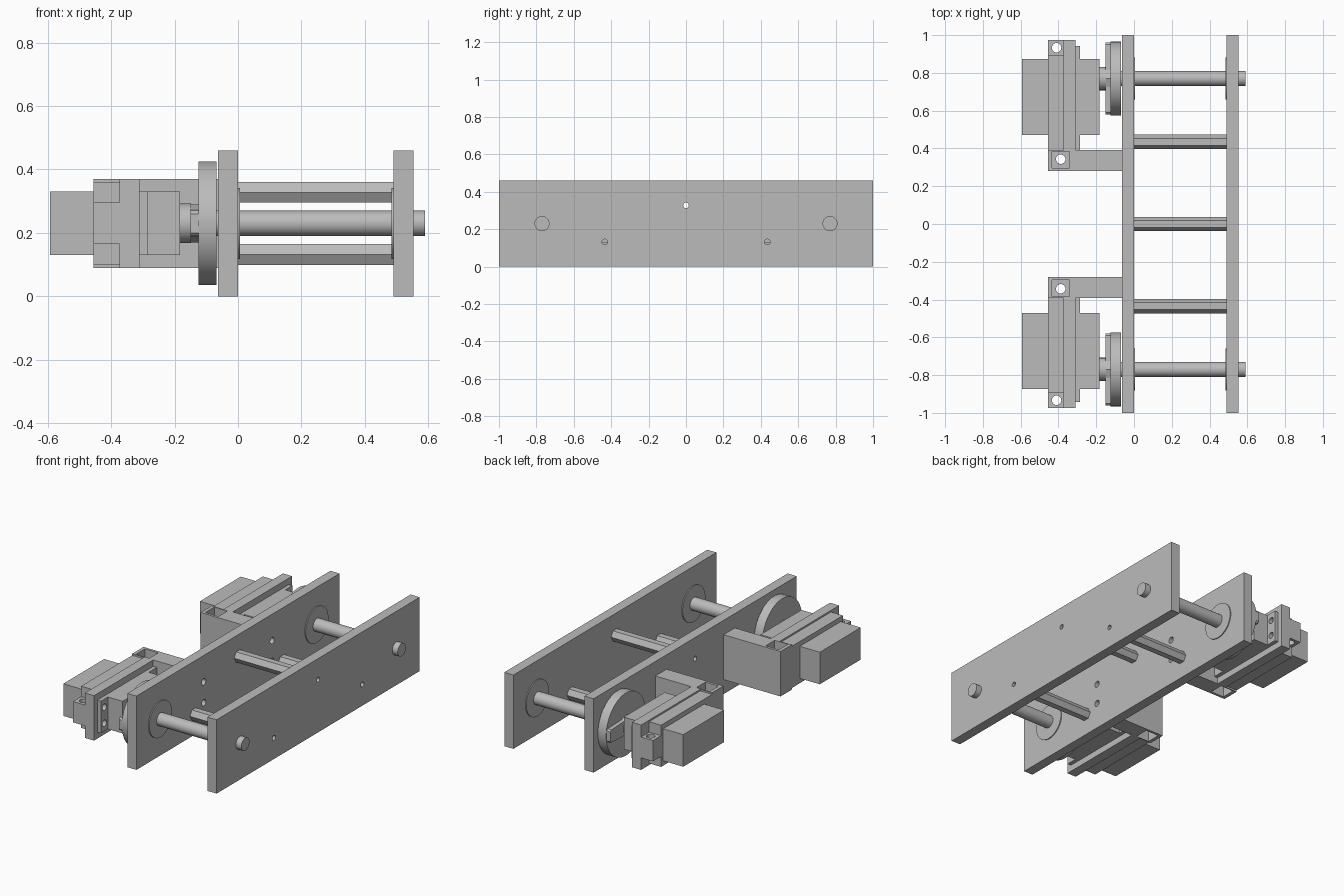
import bpy, bmesh, math
from mathutils import Matrix, Vector

if "Cube" in bpy.data.objects:
    bpy.data.objects.remove(bpy.data.objects["Cube"], do_unlink=True)

grey = bpy.data.materials.new("plain grey")
grey.use_nodes = True
COLOUR = (0.5, 0.5, 0.5, 1)
grey.diffuse_color = COLOUR
grey.node_tree.nodes["Principled BSDF"].inputs["Base Color"].default_value = COLOUR

AXLE_Y, AXLE_Z = 0.77, 0.23


def finish(name, bm, smooth=False):
    bmesh.ops.recalc_face_normals(bm, faces=bm.faces)
    mesh = bpy.data.meshes.new(name)
    bm.to_mesh(mesh)
    bm.free()
    ob = bpy.data.objects.new(name, mesh)
    bpy.context.collection.objects.link(ob)
    mesh.materials.append(grey)
    if smooth:
        bpy.ops.object.select_all(action='DESELECT')
        ob.select_set(True)
        bpy.context.view_layer.objects.active = ob
        bpy.ops.object.shade_smooth_by_angle(angle=math.radians(35))
    return ob


def box(name, x, y, z):
    bm = bmesh.new()
    bmesh.ops.create_cube(bm, size=1)
    for v in bm.verts:
        v.co = Vector([(r[0] + r[1]) / 2 + c * abs(r[1] - r[0])
                       for r, c in zip((x, y, z), v.co)])
    return finish(name, bm)


def rod(name, axis, span, centre, radius, sides=48):
    """Cylinder along x or z; centre gives the two other coordinates in order."""
    bm = bmesh.new()
    bmesh.ops.create_cone(bm, cap_ends=True, segments=sides, radius1=radius,
                          radius2=radius, depth=span[1] - span[0])
    mid = sum(span) / 2
    if axis == 'x':
        bm.transform(Matrix.Rotation(math.pi / 2, 4, 'Y'))
        bm.transform(Matrix.Translation((mid, *centre)))
    else:
        bm.transform(Matrix.Translation((*centre, mid)))
    return finish(name, bm, sides > 8)


def cut(ob, cutters):
    for c in cutters:
        c.hide_render = True
        mod = ob.modifiers.new("cut", 'BOOLEAN')
        mod.operation = 'DIFFERENCE'
        mod.solver = 'EXACT'
        mod.object = c
    bpy.context.view_layer.update()
    graph = bpy.context.evaluated_depsgraph_get()
    mesh = bpy.data.meshes.new_from_object(ob.evaluated_get(graph))
    ob.modifiers.clear()
    ob.data = mesh
    for c in cutters:
        bpy.data.objects.remove(c, do_unlink=True)


# Side plates with spacer, bracket and axle holes
SPACERS = [(-0.435, 0.132), (0, 0.328), (0.435, 0.132)]
for name, x in (("inner_plate", (-0.063, 0)), ("outer_plate", (0.49, 0.553))):
    plate = box(name, x, (-1, 1), (0, 0.46))
    reach = (x[0] - 0.02, x[1] + 0.02)
    holes = [rod("hole", 'x', reach, c, 0.015, 24) for c in SPACERS]
    if name == "inner_plate":
        holes += [rod("hole", 'x', reach, (y, z), 0.02, 24)
                  for y in (-0.337, 0.337) for z in (0.165, 0.295)]
    cut(plate, holes)

# Hexagonal spacers between the plates
for i, (y, z) in enumerate(SPACERS):
    bm = bmesh.new()
    ring = [bm.verts.new((0, y + 0.0375 * math.cos(a), z + 0.0375 * math.sin(a)))
            for a in (k * math.pi / 3 for k in range(6))]
    face = bm.faces.new(ring)
    out = bmesh.ops.extrude_face_region(bm, geom=[face])
    bmesh.ops.translate(bm, vec=(0.49, 0, 0),
                        verts=[v for v in out["geom"] if isinstance(v, bmesh.types.BMVert)])
    spacer = finish(f"hex_spacer_{i}", bm)
    cut(spacer, [rod("bore", 'x', (-0.02, 0.51), (y, z), 0.015, 24)])


def servo_horn(name, s):
    """Tapered double arm with a round middle."""
    bm = bmesh.new()
    outline = [(0.19, 0.03), (0.18, 0.04), (0.045, 0.045), (0, 0.06), (-0.045, 0.045),
               (-0.18, 0.04), (-0.19, 0.03)]
    outline += [(y, -z) for y, z in reversed(outline)]
    face = bm.faces.new([bm.verts.new((-0.15, s * AXLE_Y + y, AXLE_Z + z)) for y, z in outline])
    out = bmesh.ops.extrude_face_region(bm, geom=[face])
    bmesh.ops.translate(bm, vec=(0.026, 0, 0),
                        verts=[v for v in out["geom"] if isinstance(v, bmesh.types.BMVert)])
    finish(name, bm)


for side, s in (("back", 1), ("front", -1)):
    centre = (s * AXLE_Y, AXLE_Z)

    def ys(a, b):
        return tuple(sorted((s * a, s * b)))

    # Axle, bearing flanges, drive wheel and horn
    rod(f"{side}_axle", 'x', (-0.13, 0.59), centre, 0.04)
    rod(f"{side}_inner_bearing", 'x', (-0.01, 0.006), centre, 0.112, 64)
    rod(f"{side}_outer_bearing", 'x', (0.484, 0.5), centre, 0.112, 64)
    rod(f"{side}_wheel", 'x', (-0.125, -0.068), centre, 0.195, 96)
    servo_horn(f"{side}_servo_horn", s)
    rod(f"{side}_servo_output", 'x', (-0.19, -0.148), centre, 0.062)

    # Servo body and its slotted mounting ears
    box(f"{side}_servo_body", (-0.593, -0.183), ys(0.471, 0.874), (0.13, 0.33))
    ears = box(f"{side}_servo_ears", (-0.312, -0.285), ys(0.392, 0.943), (0.13, 0.33))
    cut(ears, [rod("hole", 'x', (-0.33, -0.26), (s * 0.908, z), 0.02, 24)
               for z in (0.18, 0.28)])

    # Bracket: arm, stepped holder, end post with nut pockets and screw holes
    arm = box(f"{side}_bracket_arm", (-0.455, -0.063), ys(0.281, 0.392), (0.09, 0.37))
    cut(arm, [box("pocket", (-0.433, -0.342), ys(0.297, 0.385), z)
              for z in ((0.295, 0.4), (0.05, 0.165))]
        + [rod("hole", 'z', (0.05, 0.4), (-0.388, s * 0.343), 0.025, 24)])
    box(f"{side}_holder_front", (-0.373, -0.31), ys(0.392, 0.975), (0.09, 0.37))
    box(f"{side}_holder_back", (-0.455, -0.373), ys(0.392, 0.895), (0.1, 0.36))
    post = box(f"{side}_holder_post", (-0.455, -0.373), ys(0.895, 0.975), (0.165, 0.295))
    cut(post, [rod("hole", 'z', (0.05, 0.4), (-0.41, s * 0.933), 0.025, 24)])
